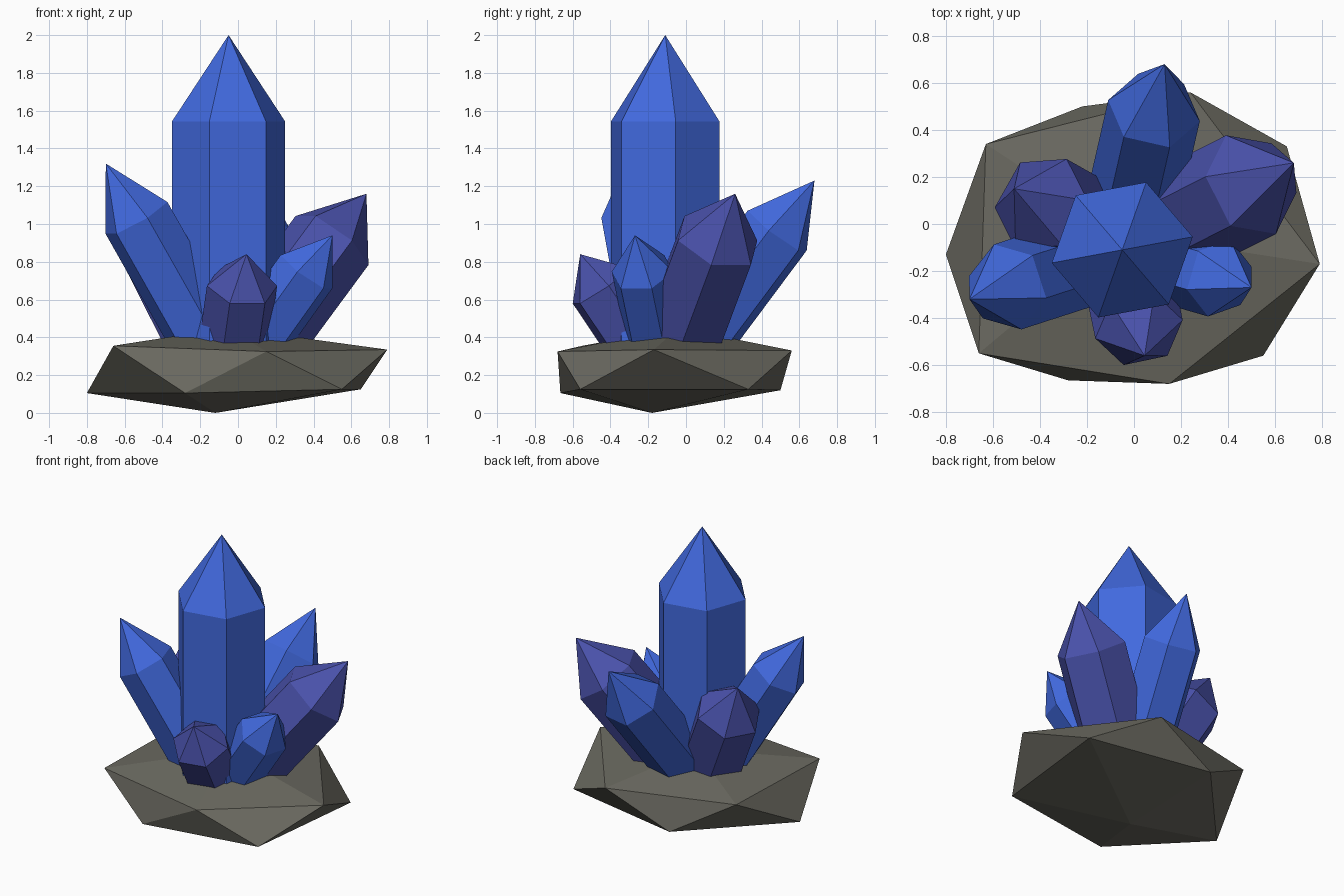
import bpy
from math import cos, sin, pi, radians
from mathutils import Vector

cube = bpy.data.objects.get("Cube")
if cube:
    bpy.data.objects.remove(cube, do_unlink=True)


def make_material(name, rgb):
    mat = bpy.data.materials.new(name)
    mat.use_nodes = True
    color = (*rgb, 1)
    mat.diffuse_color = color
    bsdf = next(n for n in mat.node_tree.nodes if n.type == 'BSDF_PRINCIPLED')
    bsdf.inputs["Base Color"].default_value = color
    return mat


blue = make_material("royal blue", (0.053, 0.141, 0.73))
violet = make_material("violet blue", (0.068, 0.084, 0.41))
stone = make_material("grey stone", (0.147, 0.144, 0.119))


def make_object(name, verts, faces, mat):
    mesh = bpy.data.meshes.new(name)
    mesh.from_pydata(verts, [], faces)
    mesh.materials.append(mat)
    mesh.update()
    obj = bpy.data.objects.new(name, mesh)
    bpy.context.collection.objects.link(obj)
    return obj


# Rock: a flattened, uneven twenty-sided stone made of two staggered rings
upper = [(-0.66, -0.55, 0.355), (0.15, -0.68, 0.325), (0.79, -0.17, 0.335),
         (0.24, 0.56, 0.33), (-0.63, 0.34, 0.36)]
lower = [(-0.28, -0.665, 0.105), (0.55, -0.56, 0.125), (0.65, 0.33, 0.125),
         (-0.22, 0.5, 0.12), (-0.8, -0.13, 0.105)]
top, bottom = 10, 11
faces = []
for i in range(5):
    j = (i + 1) % 5
    faces += [(i, j, top), (5 + i, j, i), (5 + i, 5 + j, j), (5 + j, 5 + i, bottom)]
make_object("rock_base", upper + lower + [(-0.05, -0.04, 0.45), (-0.12, -0.18, 0)],
            faces, stone)

# Crystals: six-sided prisms with pointed ends, all growing from one root
ROOT = Vector((-0.05, -0.11, 0.17))
UP = Vector((0, 0, 1))


def crystal(name, tip, radius, mat, phase=30):
    tip = Vector(tip)
    length = (tip - ROOT).length
    axis = (tip - ROOT).normalized()
    rise = UP - axis * axis.z
    rise = rise.normalized() if rise.length > 0.01 else Vector((1, 0, 0))
    side = axis.cross(rise)
    verts = []
    for along in (0.1, length * 0.75):
        for k in range(6):
            a = radians(phase) + k * pi / 3
            verts.append(ROOT + axis * along + (rise * cos(a) + side * sin(a)) * radius)
    verts.append(tip)
    faces = [tuple(reversed(range(6)))]
    for k in range(6):
        n = (k + 1) % 6
        faces += [(k, n, n + 6, k + 6), (k + 6, n + 6, 12)]
    make_object(name, verts, faces, mat)


crystal("main_crystal", (-0.05, -0.11, 2), 0.305, blue, phase=10.5)
crystal("right_blue_crystal", (-0.7, -0.32, 1.32), 0.19, blue)
crystal("back_blue_crystal", (0.13, 0.68, 1.23), 0.2, blue)
crystal("left_blue_crystal", (0.5, -0.27, 0.94), 0.17, blue)
crystal("left_violet_crystal", (0.68, 0.26, 1.16), 0.235, violet)
crystal("front_violet_crystal", (0.045, -0.56, 0.84), 0.19, violet)
crystal("right_violet_crystal", (-0.51, 0.15, 1.08), 0.22, violet)
